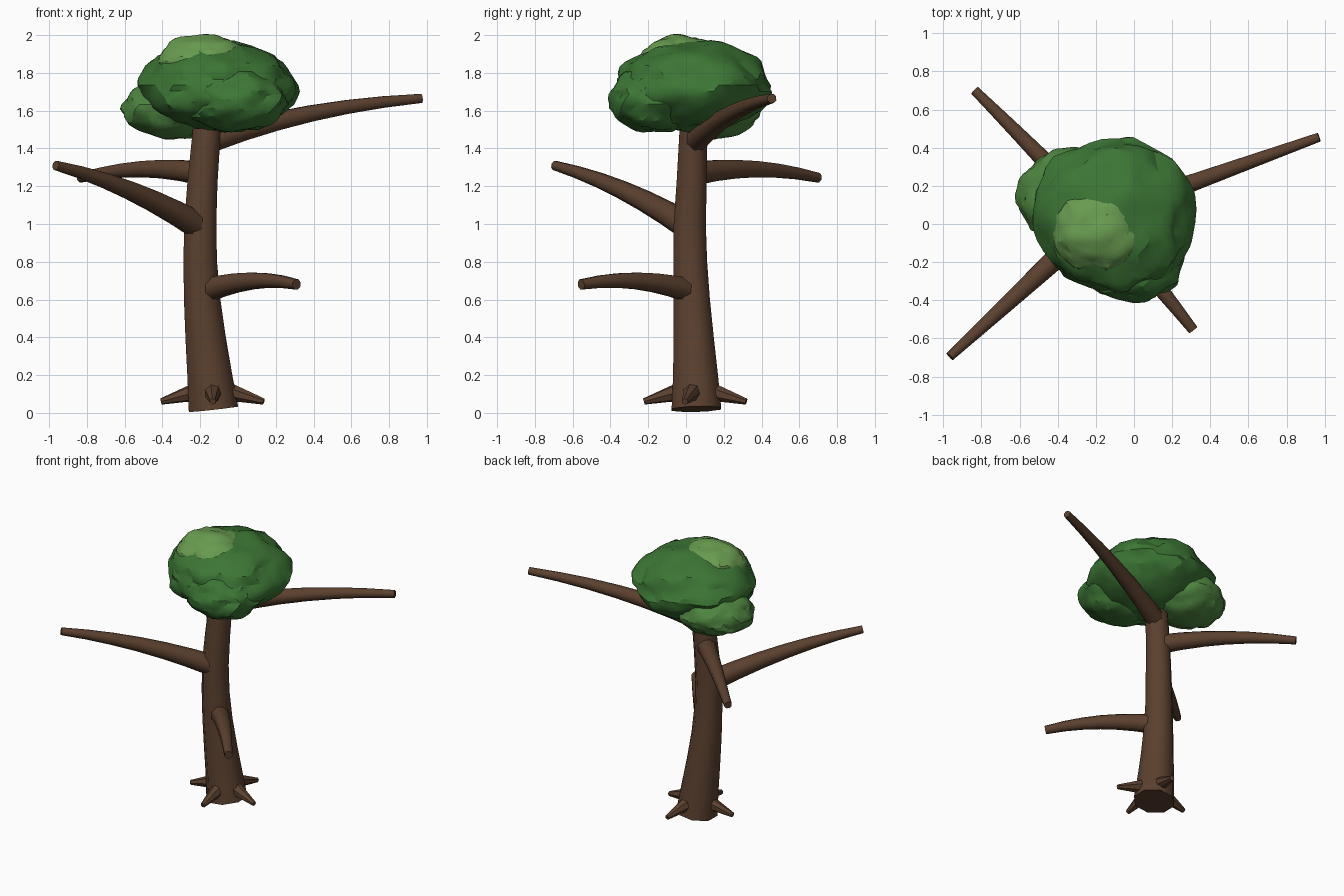
import bpy, bmesh, math
from mathutils import Vector, noise

if "Cube" in bpy.data.objects:
    bpy.data.objects.remove(bpy.data.objects["Cube"])


def material(name, rgb):
    m = bpy.data.materials.new(name)
    m.diffuse_color = (*rgb, 1)
    m.use_nodes = True
    m.node_tree.nodes["Principled BSDF"].inputs["Base Color"].default_value = m.diffuse_color
    return m


BARK = material("bark", (0.105, 0.052, 0.028))
DARK = material("leaf_dark", (0.045, 0.18, 0.035))
MID = material("leaf_mid", (0.075, 0.23, 0.05))
LIGHT = material("leaf_light", (0.14, 0.33, 0.08))


def finish(name, bm, mat, angle):
    bmesh.ops.recalc_face_normals(bm, faces=bm.faces)
    mesh = bpy.data.meshes.new(name)
    bm.to_mesh(mesh)
    bm.free()
    ob = bpy.data.objects.new(name, mesh)
    bpy.context.collection.objects.link(ob)
    mesh.materials.append(mat)
    bpy.ops.object.select_all(action='DESELECT')
    ob.select_set(True)
    bpy.context.view_layer.objects.active = ob
    bpy.ops.object.shade_smooth_by_angle(angle=math.radians(angle))
    return ob


def tube(name, pts, radii, sides=8):
    """Capped tapering tube through the points."""
    pts = [Vector(p) for p in pts]
    bm = bmesh.new()
    rings = []
    for i, (p, r) in enumerate(zip(pts, radii)):
        t = (pts[min(i + 1, len(pts) - 1)] - pts[max(i - 1, 0)]).normalized()
        ref = Vector((0, 1, 0)) if abs(t.z) > 0.8 else Vector((0, 0, 1))
        u = t.cross(ref).normalized()
        v = t.cross(u)
        angles = [math.tau * (k + 0.5) / sides for k in range(sides)]
        rings.append([bm.verts.new(p + r * (math.cos(a) * u + math.sin(a) * v)) for a in angles])
    for a, b in zip(rings, rings[1:]):
        for k in range(sides):
            j = (k + 1) % sides
            bm.faces.new((a[k], a[j], b[j], b[k]))
    bm.faces.new(rings[0])
    bm.faces.new(rings[-1])
    return finish(name, bm, BARK, 50)


def limb(name, start, bend, end, r0, r1, n=7):
    """Branch along a quadratic curve."""
    a, b, c = Vector(start), Vector(bend), Vector(end)
    ts = [i / (n - 1) for i in range(n)]
    pts = [(1 - t) ** 2 * a + 2 * t * (1 - t) * b + t * t * c for t in ts]
    return tube(name, pts, [r0 + (r1 - r0) * t for t in ts])


def leaf_clump(name, centre, size, mat, amount=0.1, freq=2.4, taper=0.0):
    """Lumpy low-poly ellipsoid, optionally narrower towards the top."""
    bm = bmesh.new()
    bmesh.ops.create_icosphere(bm, subdivisions=4, radius=1)
    c, s = Vector(centre), Vector(size)
    for v in bm.verts:
        k = 1 + amount * noise.noise(v.co * freq + c * 7)
        k += 0.05 * noise.noise(v.co * 5 + c * 3)
        w = 1 - taper * max(v.co.z, 0)
        p = Vector((v.co.x * w, v.co.y * w, v.co.z))
        v.co = c + p * k * s
    return finish(name, bm, mat, 25)


# Trunk
tube("trunk",
     [(-0.13, 0.055, 0.02), (-0.15, 0.05, 0.2), (-0.172, 0.04, 0.4), (-0.19, 0.03, 0.6),
      (-0.2, 0.023, 0.8), (-0.2, 0.02, 1.0), (-0.188, 0.03, 1.22), (-0.165, 0.04, 1.5)],
     [0.142, 0.128, 0.115, 0.104, 0.096, 0.092, 0.086, 0.08])

# Roots
for i, deg in enumerate((-12, 76, 184, 270)):
    d = Vector((math.cos(math.radians(deg)), math.sin(math.radians(deg)), 0))
    base = Vector((-0.133, 0.052, 0))
    tube(f"root_{i + 1}",
         [base + d * r + Vector((0, 0, z)) for r, z in ((0.05, 0.12), (0.16, 0.092), (0.275, 0.06))],
         [0.058, 0.037, 0.017], 7)

# Branches
limb("branch_upper", (-0.15, 0.05, 1.44), (0.37, 0.24, 1.62), (0.97, 0.455, 1.665), 0.066, 0.026)
limb("branch_front_left", (-0.2, 0.015, 0.985), (-0.58, -0.34, 1.215), (-0.965, -0.695, 1.31), 0.073, 0.026)
limb("branch_back_left", (-0.19, 0.04, 1.267), (-0.49, 0.36, 1.325), (-0.835, 0.7, 1.245), 0.066, 0.027)
limb("branch_front_right", (-0.175, 0.025, 0.645), (0.08, -0.26, 0.735), (0.31, -0.555, 0.68), 0.066, 0.029)

# Foliage
leaf_clump("foliage_main", (-0.105, 0.04, 1.735), (0.42, 0.41, 0.24), DARK, taper=0.08)
leaf_clump("foliage_front", (-0.01, -0.17, 1.66), (0.27, 0.24, 0.175), DARK)
leaf_clump("foliage_left", (-0.34, 0.15, 1.61), (0.27, 0.24, 0.16), MID)
leaf_clump("foliage_top", (-0.18, -0.03, 1.84), (0.26, 0.22, 0.162), LIGHT)
